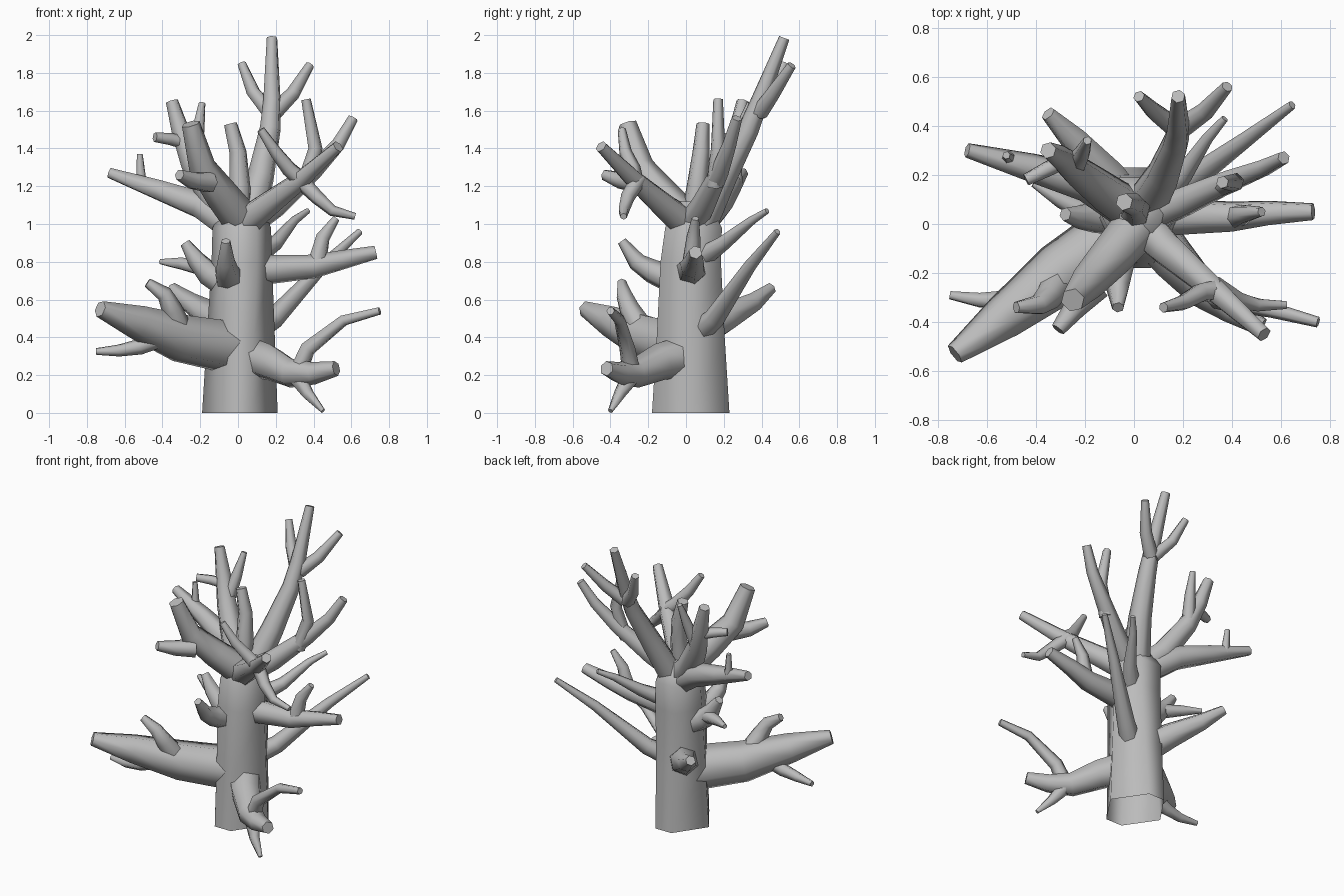
import bpy
import bmesh
import math
from mathutils import Vector, Quaternion

if "Cube" in bpy.data.objects:
    bpy.data.objects.remove(bpy.data.objects["Cube"], do_unlink=True)

# One grey bark material
bark = bpy.data.materials.new("grey_bark")
bark.use_nodes = True
bark_colour = (0.5, 0.5, 0.5, 1.0)
bark.diffuse_color = bark_colour
shader = bark.node_tree.nodes["Principled BSDF"]
shader.inputs["Base Color"].default_value = bark_colour
shader.inputs["Roughness"].default_value = 0.9

SIDES = 6


def skin(name, rings, open_base=False):
    """Join six-point rings into a tube and cap its ends."""
    bm = bmesh.new()
    rings = [[bm.verts.new(point) for point in ring] for ring in rings]
    for lower, upper in zip(rings, rings[1:]):
        for s in range(SIDES):
            t = (s + 1) % SIDES
            bm.faces.new((lower[s], lower[t], upper[t], upper[s]))
    if not open_base:
        bm.faces.new(list(reversed(rings[0])))
    bm.faces.new(rings[-1])

    mesh = bpy.data.meshes.new(name)
    bm.to_mesh(mesh)
    bm.free()
    mesh.materials.append(bark)
    obj = bpy.data.objects.new(name, mesh)
    bpy.context.collection.objects.link(obj)
    bpy.ops.object.select_all(action="DESELECT")
    obj.select_set(True)
    bpy.context.view_layer.objects.active = obj
    bpy.ops.object.shade_smooth_by_angle(angle=math.radians(70))


def trunk_ring(centre, half_x, half_y, corner):
    """Level hexagon with points at both sides and short edges front and back."""
    c = corner * half_x
    outline = [(half_x, 0), (c, half_y), (-c, half_y), (-half_x, 0), (-c, -half_y), (c, -half_y)]
    return [Vector(centre) + Vector((x, y, 0)) for x, y in outline]


def branch(name, root_radius, tip_radius, *points, fullness=1.4):
    """Tapered limb along a path; a higher fullness keeps it thick for longer."""
    points = [Vector(p) for p in points]
    lengths = [0.0]
    for a, b in zip(points, points[1:]):
        lengths.append(lengths[-1] + (b - a).length)
    rings = []
    frame = Quaternion()
    for i, point in enumerate(points):
        t = (lengths[i] / lengths[-1]) ** fullness
        radius = root_radius + (tip_radius - root_radius) * t
        before = points[max(i - 1, 0)]
        after = points[min(i + 1, len(points) - 1)]
        # carry the previous frame along so the tube never twists
        axis = frame @ Vector((0, 0, 1))
        frame = axis.rotation_difference((after - before).normalized()) @ frame
        ring = []
        for s in range(SIDES):
            angle = math.tau * (s + 0.25) / SIDES
            ring.append(point + frame @ Vector((math.cos(angle), math.sin(angle), 0)) * radius)
        rings.append(ring)
    skin(name, rings)


# Trunk, narrowing to the crown fork
skin("trunk", [
    trunk_ring((.01, .025, 0), .2, .205, .3),
    trunk_ring((.015, .025, .4), .18, .18, .38),
    trunk_ring((.02, .025, .8), .16, .16, .5),
    trunk_ring((.02, .04, .98), .155, .15, .5),
    trunk_ring((.03, .04, 1.12), .085, .08, .5),
], open_base=True)

# Heavy low limb at the front right
branch("low_right_limb", .145, .045,
       (0, 0, .34), (-.3, -.2, .395), (-.53, -.38, .48), (-.73, -.53, .55), fullness=2)
branch("low_right_upper_twig", .07, .025,
       (-.3, -.22, .42), (-.35, -.3, .55), (-.39, -.33, .63), (-.48, -.34, .69))
branch("low_right_lower_twig", .05, .018,
       (-.4, -.3, .4), (-.52, -.31, .35), (-.63, -.31, .33), (-.75, -.29, .325))

# Low limb at the front left
branch("low_left_limb", .11, .04,
       (.05, 0, .3), (.16, -.14, .27), (.28, -.27, .21), (.4, -.35, .21), (.52, -.42, .235))
branch("low_left_upper_twig", .05, .022,
       (.32, -.29, .22), (.37, -.31, .34), (.56, -.35, .49), (.75, -.4, .54), fullness=1)
branch("low_left_lower_twig", .05, .014,
       (.32, -.3, .18), (.37, -.35, .1), (.45, -.4, .01), fullness=1)

# Middle limb to the left
branch("middle_left_limb", .085, .036,
       (0, .02, .75), (.18, .03, .76), (.4, .03, .775), (.55, .045, .81), (.73, .05, .85))
branch("middle_left_twig", .05, .02, (.42, .03, .8), (.45, .04, .93), (.52, .05, 1.03))

# Thin shoots at the back
branch("back_left_long_shoot", .07, .018,
       (.03, .03, .4), (.19, .15, .5), (.45, .34, .78), (.645, .485, .96), fullness=.9)
branch("back_left_short_shoot", .06, .015,
       (.05, .05, .8), (.2, .2, .9), (.3, .35, 1.02), (.37, .43, 1.07), fullness=.9)
branch("back_right_stub", .1, .032,
       (-.02, .05, .42), (-.12, .2, .5), (-.25, .35, .58), (-.35, .45, .66))

# Short stubs on the front and right of the trunk
branch("front_stub", .08, .025,
       (-.03, -.03, .69), (-.06, -.18, .75), (-.065, -.26, .8), (-.065, -.34, .91))
branch("right_stub", .085, .028,
       (-.02, .03, .66), (-.16, .03, .74), (-.22, .03, .81), (-.28, .04, .9))
branch("right_stub_twig", .045, .015, (-.2, .05, .77), (-.3, .1, .79), (-.41, .165, .8))

# Crown limb at the front left
branch("crown_front_left", .09, .033,
       (.03, 0, 1), (.13, -.1, 1.08), (.33, -.27, 1.23), (.53, -.45, 1.41), fullness=.85)
branch("crown_front_left_upper_twig", .045, .022,
       (.34, -.27, 1.23), (.27, -.28, 1.29), (.2, -.32, 1.38), (.12, -.34, 1.5))
branch("crown_front_left_lower_twig", .045, .018,
       (.32, -.25, 1.24), (.42, -.31, 1.14), (.5, -.33, 1.07), (.62, -.33, 1.04))

# Crown limb at the front right
branch("crown_front_right", .1, .05,
       (.02, 0, 1.02), (-.09, -.13, 1.16), (-.19, -.24, 1.3), (-.25, -.31, 1.53))
branch("crown_front_right_twig", .06, .03,
       (-.15, -.25, 1.22), (-.24, -.34, 1.23), (-.31, -.43, 1.26))

# Tall leader leaning to the back
branch("tall_leader", .088, .029,
       (.05, .08, 1), (.12, .2, 1.25), (.17, .33, 1.5), (.18, .39, 1.65), (.18, .52, 1.985),
       fullness=1)
branch("leader_right_twig", .045, .024, (.17, .39, 1.59), (.08, .46, 1.7), (.02, .52, 1.85))
branch("leader_left_twig", .045, .024, (.19, .39, 1.59), (.29, .46, 1.69), (.38, .56, 1.84))

# Crown limb to the left and its upright twig
branch("crown_left", .075, .028,
       (.05, .03, 1), (.2, .09, 1.1), (.4, .18, 1.28), (.53, .23, 1.42), (.61, .27, 1.56),
       fullness=1)
branch("crown_left_twig", .045, .026, (.35, .15, 1.2), (.41, .17, 1.4), (.36, .17, 1.66))

# Upright stub in the middle of the crown
branch("crown_centre", .065, .036,
       (0, .03, 1), (.01, .06, 1.2), (0, .08, 1.38), (-.04, .09, 1.53))

# Crown limb at the back right, with a fork and a side twig
branch("crown_back_right", .09, .034,
       (0, .05, 1), (-.12, .13, 1.12), (-.24, .22, 1.32), (-.3, .27, 1.48), (-.35, .3, 1.65))
branch("crown_back_right_fork", .045, .018,
       (-.24, .24, 1.35), (-.21, .29, 1.5), (-.19, .34, 1.64))
branch("crown_back_right_twig", .036, .026, (-.28, .26, 1.43), (-.36, .22, 1.45), (-.44, .18, 1.46))

# Crown limb to the right
branch("crown_right", .09, .03,
       (-.02, .06, .98), (-.2, .17, 1.1), (-.42, .23, 1.18), (-.68, .3, 1.27))
branch("crown_right_twig", .03, .016, (-.51, .27, 1.2), (-.52, .28, 1.37))
